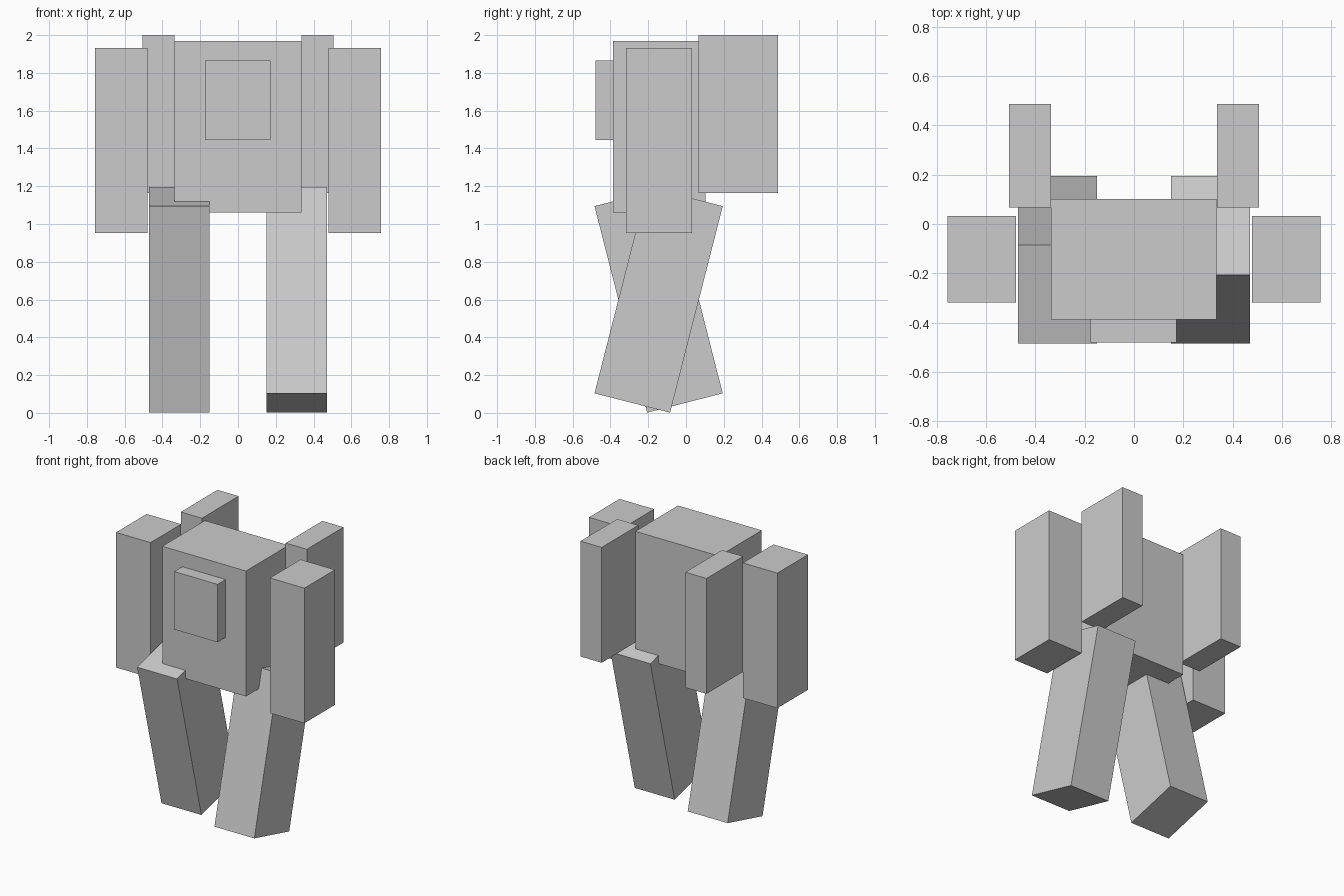
import bpy
import math

if "Cube" in bpy.data.objects:
    bpy.data.objects.remove(bpy.data.objects["Cube"])

grey = bpy.data.materials.new("plain grey")
grey.diffuse_color = (0.6, 0.6, 0.6, 1)
grey.use_nodes = True
grey.node_tree.nodes["Principled BSDF"].inputs["Base Color"].default_value = grey.diffuse_color


def box(name, x, y, z, tilt=0.0):
    """Box from (min, max) ranges, optionally tilted about x through its centre."""
    ranges = (x, y, z)
    bpy.ops.mesh.primitive_cube_add(
        size=1, location=[(a + b) / 2 for a, b in ranges])
    ob = bpy.context.object
    ob.name = name
    ob.scale = [b - a for a, b in ranges]
    bpy.ops.object.transform_apply(location=False, rotation=False, scale=True)
    ob.rotation_euler.x = math.radians(tilt)
    ob.data.materials.append(grey)
    return ob


# Torso and chest plate
box("torso", (-0.337, 0.335), (-0.387, 0.102), (1.06, 1.97))
box("chest_plate", (-0.176, 0.172), (-0.48, -0.387), (1.445, 1.865))

# Paired parts; the legs stride in opposite directions
for side, s in (("left", -1), ("right", 1)):
    def span(inner, outer):
        return tuple(sorted((s * inner, s * outer)))

    box(side + "_arm", span(0.479, 0.756), (-0.318, 0.032), (0.952, 1.932))
    box(side + "_back_pod", span(0.336, 0.506), (0.067, 0.487), (1.163, 2.0))
    box(side + "_leg", span(0.15, 0.47), (-0.3515, 0.0615), (0.035, 1.163),
        tilt=-14.3 * s)
